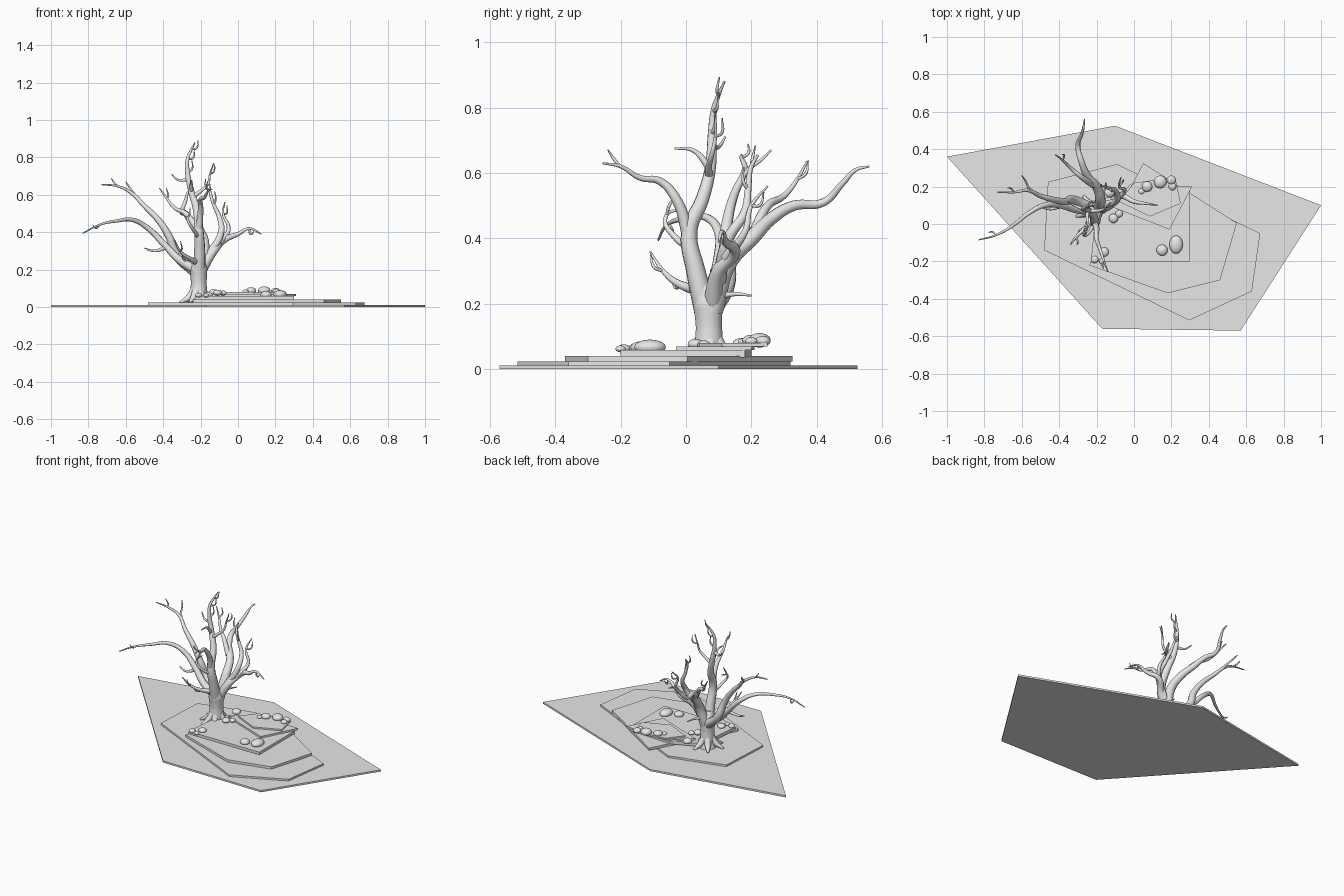
import bpy
import bmesh
import random
from mathutils import Vector

random.seed(7)
scene = bpy.context.scene
default_cube = bpy.data.objects.get("Cube")
if default_cube:
    bpy.data.objects.remove(default_cube, do_unlink=True)

# One pale grey for the whole model
grey = bpy.data.materials.new("pale_grey")
grey.use_nodes = True
colour = (0.8, 0.8, 0.8, 1)
grey.diffuse_color = colour
for node in grey.node_tree.nodes:
    if node.type == "BSDF_PRINCIPLED":
        node.inputs["Base Color"].default_value = colour


def add_mesh(name, mesh, smooth):
    mesh.materials.clear()
    mesh.materials.append(grey)
    for face in mesh.polygons:
        face.use_smooth = smooth
        face.material_index = 0
    obj = bpy.data.objects.new(name, mesh)
    scene.collection.objects.link(obj)
    return obj


def plate(name, bottom, top, outline):
    """Flat slab: an outline extruded upwards."""
    bm = bmesh.new()
    face = bm.faces.new([bm.verts.new((x, y, bottom)) for x, y in outline])
    extruded = bmesh.ops.extrude_face_region(bm, geom=[face])["geom"]
    raised = [v for v in extruded if isinstance(v, bmesh.types.BMVert)]
    bmesh.ops.translate(bm, verts=raised, vec=(0, 0, top - bottom))
    bmesh.ops.recalc_face_normals(bm, faces=bm.faces)
    mesh = bpy.data.meshes.new(name)
    bm.to_mesh(mesh)
    bm.free()
    return add_mesh(name, mesh, False)


def rock(name, x, y, ground, radius, stretch=1):
    """Smooth flattened pebble resting on a slab."""
    bm = bmesh.new()
    bmesh.ops.create_icosphere(bm, subdivisions=3, radius=radius)
    bmesh.ops.scale(bm, verts=bm.verts, vec=(1, stretch, .65))
    bmesh.ops.translate(bm, verts=bm.verts, vec=(x, y, ground + radius * .25))
    mesh = bpy.data.meshes.new(name)
    bm.to_mesh(mesh)
    bm.free()
    return add_mesh(name, mesh, True)


def tube(name, points, radii):
    """Round limb swept along a smooth path."""
    curve = bpy.data.curves.new(name + "_path", "CURVE")
    curve.dimensions = "3D"
    curve.bevel_depth = 1
    curve.bevel_resolution = 3
    curve.resolution_u = 7
    curve.use_fill_caps = True
    spline = curve.splines.new("BEZIER")
    spline.bezier_points.add(len(points) - 1)
    for knot, co, radius in zip(spline.bezier_points, points, radii):
        knot.co = co
        knot.radius = radius
        knot.handle_left_type = knot.handle_right_type = "AUTO"
    helper = bpy.data.objects.new(name + "_path", curve)
    scene.collection.objects.link(helper)
    depsgraph = bpy.context.evaluated_depsgraph_get()
    mesh = bpy.data.meshes.new_from_object(helper.evaluated_get(depsgraph))
    bpy.data.objects.remove(helper, do_unlink=True)
    return add_mesh(name, mesh, True)


def branch(name, thick, thin, points, twigs=0):
    """Tapering limb, with short crooked twigs near its outer end."""
    last = len(points) - 1
    radii = [thick + (thin - thick) * (i / last) ** .8 for i in range(last + 1)]
    tube(name, points, radii)
    for i in range(twigs):
        k = last - 1 - i
        start = Vector(points[k])
        along = (Vector(points[k + 1]) - start).normalized()
        side = along.cross(Vector((random.uniform(-1, 1), random.uniform(-1, 1), .3)))
        bend = start + along * .02 + side.normalized() * .025
        tip = bend + along * .02 + Vector((0, 0, .025))
        tube(f"{name}_twig_{i}", [start, bend, tip], [radii[k] * .7, .005, .002])


# Stacked stone slabs
plate("base_slab", 0, .012,
      [(-1, .36), (-.17, -.56), (.57, -.57), (1, .1), (-.1, .525)])
plate("lower_terrace", .012, .024,
      [(-.48, -.14), (.295, -.515), (.63, -.36), (.675, -.05), (-.09, .32), (-.46, .225)])
plate("middle_terrace", .024, .04,
      [(-.24, -.22), (.18, -.37), (.46, -.3), (.55, .005), (.05, .325)])
plate("upper_terrace", .036, .058,
      [(-.23, -.2), (.3, -.2), (.3, .18), (0, .2), (-.2, .12)])
plate("high_ledge", .058, .07,
      [(-.14, .1), (.19, -.03), (.31, .2), (-.02, .21)])
plate("top_ledge", .07, .08,
      [(-.08, .12), (.085, .04), (.25, .11), (.22, .25), (0, .22)])

# Pebbles grouped by the slab they rest on
rock_groups = {
    "top_rock": (.08, [(.07, .2, .028), (.14, .225, .034), (.2, .235, .024),
                       (.205, .2, .02), (.04, .175, .016)]),
    "back_rock": (.07, [(-.13, .17, .028), (-.11, .03, .025), (-.08, .055, .02)]),
    "front_rock": (.058, [(.15, -.14, .03), (-.16, -.15, .025),
                          (-.21, -.19, .02), (-.17, -.2, .016)]),
}
for label, (ground, stones) in rock_groups.items():
    for number, (x, y, radius) in enumerate(stones):
        rock(f"{label}_{number}", x, y, ground, radius)
rock("large_front_rock", .225, -.11, .058, .036, 1.35)

# Trunk and spreading roots
tube("trunk", [(-.21, .07, .02), (-.21, .07, .06), (-.21, .07, .13), (-.21, .065, .2), (-.21, .05, .26)],
     [.056, .046, .042, .046, .03])
for number, (dx, dy) in enumerate([(-.1, -.03), (-.06, .08), (.04, .09), (.09, .01), (.03, -.08), (-.05, -.09)]):
    path = [(-.21 + dx * t, .07 + dy * t, z) for t, z in ((.2, .09), (.55, .05), (1, .025))]
    tube(f"root_{number}", path, [.024, .018, .006])

# Main limbs
branch("central_limb", .036, .003,
       [(-.21, .06, .18), (-.205, .03, .3), (-.21, .01, .42), (-.22, .05, .52), (-.25, .075, .62),
        (-.27, .08, .72), (-.27, .085, .79), (-.25, .1, .84), (-.23, .118, .88)], 3)
branch("right_long_limb", .027, .003,
       [(-.21, .07, .19), (-.31, .08, .25), (-.39, .1, .33), (-.48, .1, .42), (-.56, .06, .465),
        (-.65, -.01, .46), (-.74, -.06, .44), (-.83, -.085, .395)], 1)
branch("right_upper_limb", .03, .003,
       [(-.22, .08, .18), (-.33, .13, .28), (-.37, .12, .38), (-.43, .13, .47), (-.5, .15, .54),
        (-.57, .18, .61), (-.64, .17, .645), (-.73, .17, .655)], 1)
branch("back_long_limb", .034, .003,
       [(-.2, .08, .18), (-.18, .13, .33), (-.2, .2, .4), (-.25, .26, .46), (-.28, .33, .5),
        (-.3, .42, .51), (-.28, .48, .57), (-.27, .52, .61), (-.265, .56, .62)])
branch("left_limb", .03, .003,
       [(-.2, .08, .19), (-.13, .1, .3), (-.07, .15, .36), (0, .12, .39), (.06, .11, .42), (.125, .1, .39)], 1)
branch("left_upright_limb", .022, .004,
       [(-.16, .1, .27), (-.09, .13, .4), (-.1, .18, .48), (-.13, .19, .55), (-.15, .2, .62), (-.15, .22, .655)], 2)
branch("front_limb", .02, .003,
       [(-.21, .01, .4), (-.2, -.03, .52), (-.2, -.08, .575), (-.18, -.14, .585), (-.16, -.2, .62),
        (-.14, -.255, .63)], 1)

# Secondary branches
branch("back_fork", .018, .003,
       [(-.22, .21, .42), (-.28, .25, .5), (-.34, .3, .53), (-.38, .34, .58), (-.42, .37, .635)], 1)
branch("right_fork", .01, .003,
       [(-.5, .15, .54), (-.56, .19, .61), (-.58, .23, .64), (-.6, .26, .67)])
branch("left_fork", .016, .003,
       [(-.1, .12, .34), (-.05, .18, .42), (-.08, .2, .5), (-.07, .25, .56)], 1)
branch("crown_left_fork", .013, .003,
       [(-.24, .07, .59), (-.2, .07, .62), (-.16, .08, .66), (-.15, .09, .71), (-.13, .09, .77)], 1)
branch("crown_front_fork", .012, .003,
       [(-.25, .07, .62), (-.25, .02, .67), (-.25, -.035, .675)])
branch("crown_right_fork", .01, .003,
       [(-.27, .08, .68), (-.32, .1, .68), (-.355, .12, .71)])
branch("low_front_branch", .018, .003,
       [(-.22, .04, .24), (-.26, -.02, .26), (-.31, -.07, .3), (-.34, -.11, .36)], 2)
branch("low_back_branch", .012, .003,
       [(-.2, .09, .22), (-.17, .15, .23), (-.15, .2, .225)])
branch("low_right_branch", .012, .003,
       [(-.38, .1, .32), (-.45, .08, .3), (-.5, .09, .315)])
branch("inner_front_branch", .014, .003,
       [(-.21, .02, .37), (-.23, -.03, .4), (-.27, -.06, .47), (-.26, -.01, .49)], 1)
